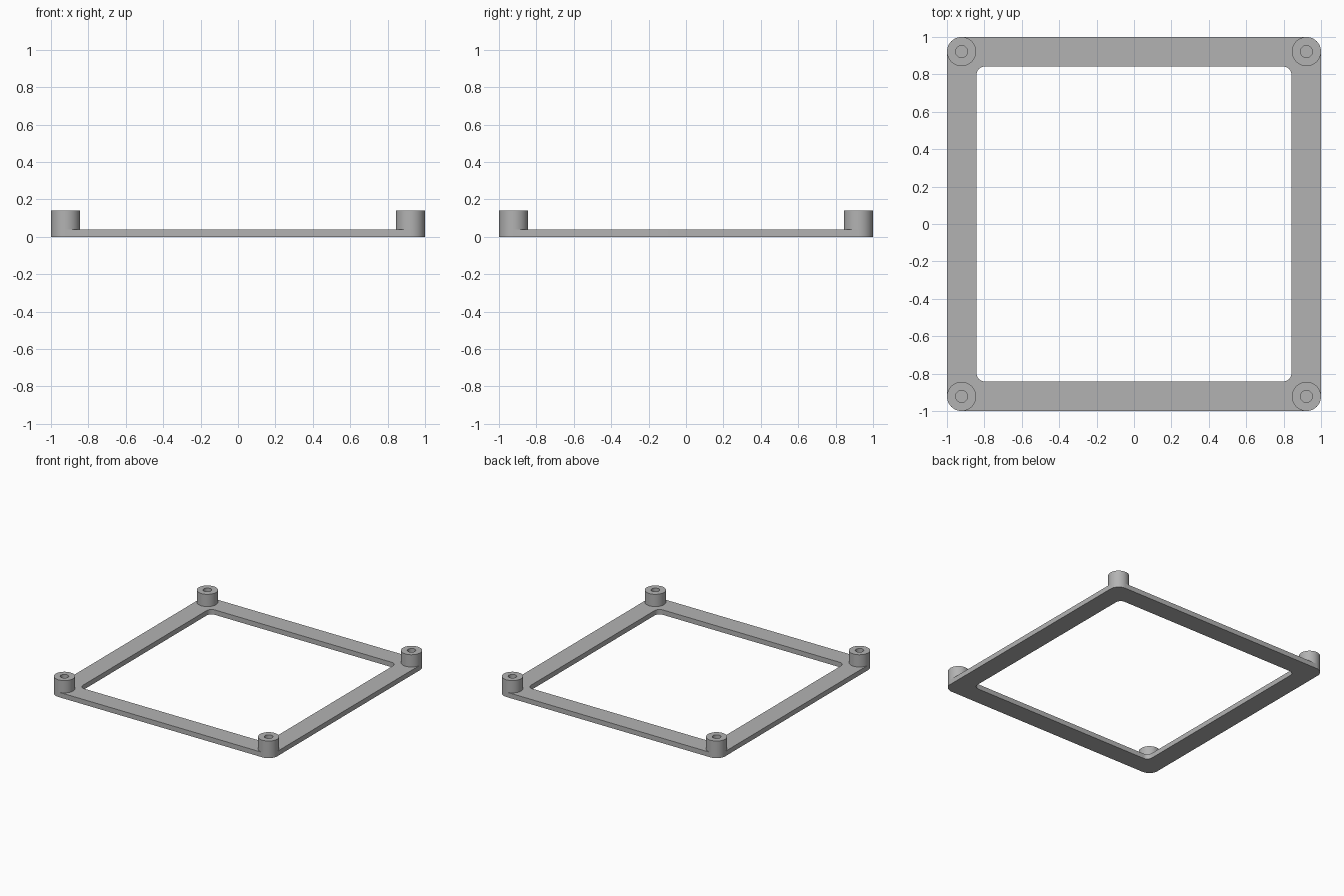
import bpy
import bmesh
from math import cos, sin, pi

HALF, INNER = 1.0, 0.842      # half widths of the frame and its opening
PLATE_Z, POST_Z = 0.04, 0.14  # top of the plate, top of the posts
POST_R, HOLE_R = 0.078, 0.032
INNER_R = 0.045               # corner radius of the opening
STEPS = 12                    # segments per quarter turn

cube = bpy.data.objects.get("Cube")
if cube:
    bpy.data.objects.remove(cube, do_unlink=True)

grey = bpy.data.materials.new("plain grey")
grey.use_nodes = True
colour = (0.45, 0.45, 0.45, 1)
grey.diffuse_color = colour
grey.node_tree.nodes["Principled BSDF"].inputs["Base Color"].default_value = colour


def rounded_square(half, radius):
    """Outline of a square with rounded corners, anticlockwise."""
    points = []
    for corner in range(4):
        start = corner * pi / 2
        sx = 1 if corner in (0, 3) else -1
        sy = 1 if corner in (0, 1) else -1
        for i in range(STEPS + 1):
            a = start + i * pi / 2 / STEPS
            points.append((sx * (half - radius) + radius * cos(a),
                           sy * (half - radius) + radius * sin(a)))
    return points


def circle(radius):
    n = STEPS * 4
    return [(radius * cos(2 * pi * i / n), radius * sin(2 * pi * i / n)) for i in range(n)]


def loft(name, sections, closed, location=(0, 0, 0)):
    """Skin a row of (outline, height) sections; closed joins last to first."""
    bm = bmesh.new()
    loops = [[bm.verts.new((x, y, z)) for x, y in outline] for outline, z in sections]
    pairs = list(zip(loops, loops[1:]))
    if closed:
        pairs.append((loops[-1], loops[0]))
    for a, b in pairs:
        for i in range(len(a)):
            j = (i + 1) % len(a)
            bm.faces.new((a[i], a[j], b[j], b[i]))
    mesh = bpy.data.meshes.new(name)
    bm.to_mesh(mesh)
    bm.free()
    mesh.materials.append(grey)
    obj = bpy.data.objects.new(name, mesh)
    obj.location = location
    bpy.context.collection.objects.link(obj)
    bpy.ops.object.select_all(action='DESELECT')
    obj.select_set(True)
    bpy.context.view_layer.objects.active = obj
    bpy.ops.object.shade_smooth_by_angle()
    return obj


# Flat square frame
outer = rounded_square(HALF, POST_R)
inner = rounded_square(INNER, INNER_R)
loft("frame", [(outer, 0), (outer, PLATE_Z), (inner, PLATE_Z), (inner, 0)], True)

# Hollow corner posts, concentric with the rounded corners
offset = HALF - POST_R
rim, hole = circle(POST_R), circle(HOLE_R)
for side, sx in (("left", 1), ("right", -1)):
    for end, sy in (("front", -1), ("back", 1)):
        loft(f"{end}_{side}_post",
             [(rim, PLATE_Z), (rim, POST_Z), (hole, POST_Z), (hole, PLATE_Z)],
             False, (sx * offset, sy * offset, 0))
